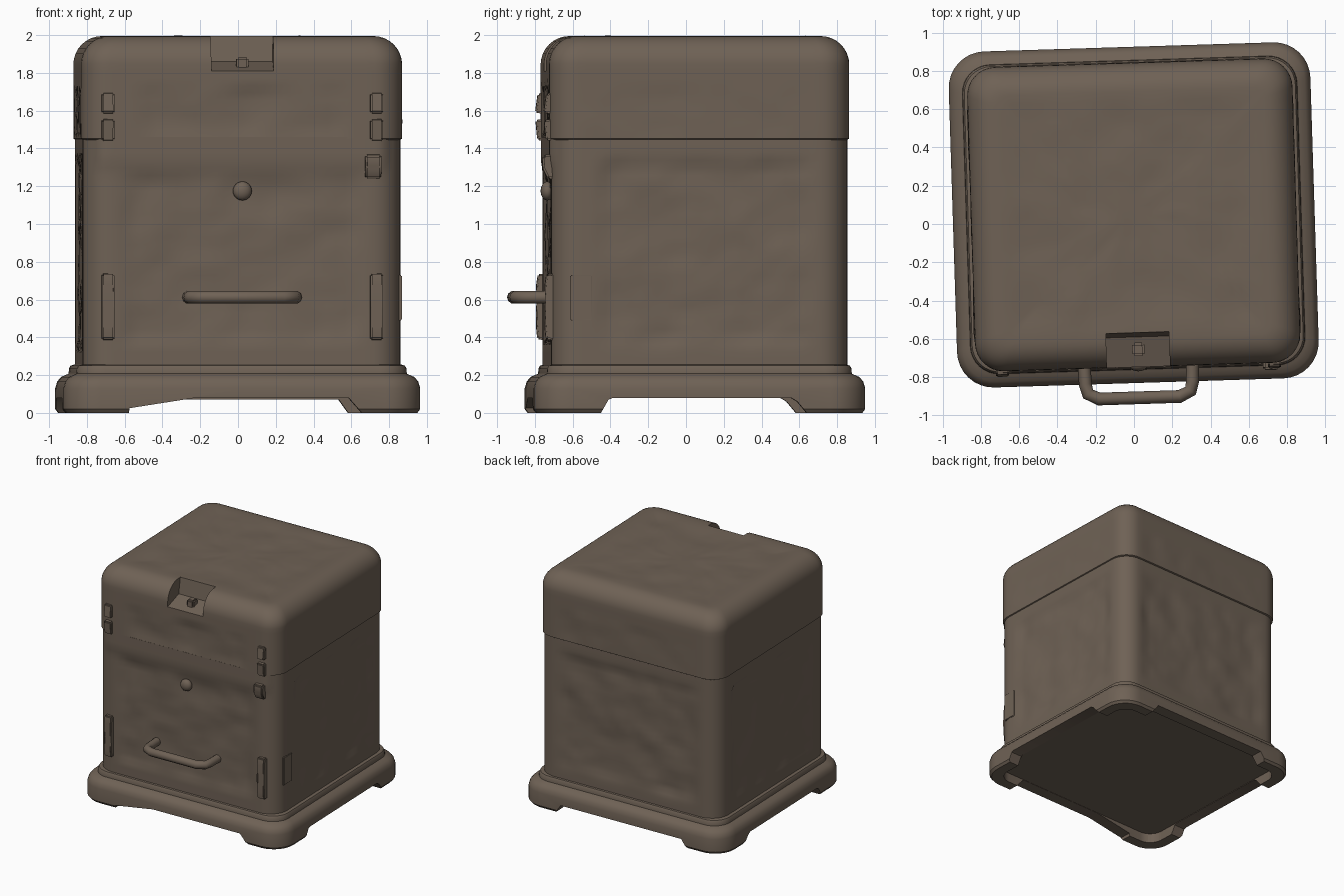
import bpy, bmesh, math
from mathutils import Vector, noise

if "Cube" in bpy.data.objects:
    bpy.data.objects.remove(bpy.data.objects["Cube"])

TURN = math.radians(1.8)      # the whole box stands slightly turned
MID_Y = 0.0475                # centre of the box in depth

mat = bpy.data.materials.new("worn brown")
mat.use_nodes = True
brown = (0.158, 0.121, 0.091, 1)
mat.diffuse_color = brown
mat.node_tree.nodes["Principled BSDF"].inputs["Base Color"].default_value = brown


def finish(name, bm, smooth=35):
    bmesh.ops.recalc_face_normals(bm, faces=bm.faces)
    me = bpy.data.meshes.new(name)
    bm.to_mesh(me)
    bm.free()
    ob = bpy.data.objects.new(name, me)
    bpy.context.collection.objects.link(ob)
    me.materials.append(mat)
    ob.rotation_euler.z = TURN
    if smooth:
        shade(ob, smooth)
    return ob


def activate(ob):
    bpy.ops.object.select_all(action='DESELECT')
    ob.select_set(True)
    bpy.context.view_layer.objects.active = ob


def shade(ob, angle=35):
    activate(ob)
    bpy.ops.object.shade_smooth_by_angle(angle=math.radians(angle))


def outline(hx, hy, r, steps=8, cuts=28):
    """Rounded rectangle as (point, outward normal) pairs."""
    arcs = []
    for k in range(4):
        cx = (hx - r) * (1 if k in (0, 3) else -1)
        cy = (hy - r) * (1 if k < 2 else -1)
        arc = []
        for i in range(steps + 1):
            a = math.pi / 2 * (k + i / steps)
            n = Vector((math.cos(a), math.sin(a), 0))
            arc.append((Vector((cx, cy + MID_Y, 0)) + n * r, n))
        arcs.append(arc)
    pts = []
    for k, arc in enumerate(arcs):
        pts += arc
        end, start = arc[-1], arcs[(k + 1) % 4][0]
        pts += [(end[0].lerp(start[0], j / cuts), end[1]) for j in range(1, cuts)]
    return pts


def loft(name, hx, hy, r, rings, shift=None, cuts=28, smooth=35):
    """Stack of rounded rectangles; rings are (z, inset)."""
    bm = bmesh.new()
    prev = None
    for z, inset in rings:
        row = []
        for p, n in outline(hx - inset, hy - inset, max(r - inset * 0.6, 0.02), cuts=cuts):
            p = Vector((p.x, p.y, z))
            row.append(bm.verts.new(p + shift(p, n, inset) if shift else p))
        if prev:
            for i in range(len(row)):
                j = (i + 1) % len(row)
                bm.faces.new((prev[i], prev[j], row[j], row[i]))
        else:
            bm.faces.new(row[::-1])
        prev = row
    bm.faces.new(prev)
    return finish(name, bm, smooth)


def prism(name, profile, axis, lo, hi, bevel=0.0):
    """Profile extruded along x or y; profile points are (other axis, z)."""
    place = (lambda t, u, z: (t, u, z)) if axis == 'x' else (lambda t, u, z: (u, t, z))
    bm = bmesh.new()
    a = [bm.verts.new(place(lo, u, z)) for u, z in profile]
    b = [bm.verts.new(place(hi, u, z)) for u, z in profile]
    bm.faces.new(a)
    bm.faces.new(b)
    for i in range(len(a)):
        j = (i + 1) % len(a)
        bm.faces.new((a[i], a[j], b[j], b[i]))
    if bevel:
        bmesh.ops.bevel(bm, geom=bm.edges[:], offset=bevel, segments=2, affect='EDGES')
    return finish(name, bm)


def box(name, x0, x1, y0, y1, z0, z1, bevel=0.0):
    return prism(name, [(y0, z0), (y1, z0), (y1, z1), (y0, z1)], 'x', x0, x1, bevel)


def carve(ob, cutters):
    for c in cutters:
        c.hide_render = True
        activate(ob)
        m = ob.modifiers.new("carve", 'BOOLEAN')
        m.operation, m.solver, m.object = 'DIFFERENCE', 'EXACT', c
        bpy.ops.object.modifier_apply(modifier=m.name)
        bpy.data.objects.remove(c)
    shade(ob)


def step(a, b, v):
    t = min(max((v - a) / (b - a), 0), 1)
    return t * t * (3 - 2 * t)


def window(v, lo, hi, soft=0.06):
    return step(lo, lo + soft, v) * (1 - step(hi - soft, hi, v))


def dents(p):
    return 0.014 * noise.noise(p * 4.5) + 0.006 * noise.noise(p * 11)


# Hammered, slightly sunken panels on the walls
def wall_shift(p, n, inset):
    if n.y < -0.9:
        m = window(p.x, -0.64, 0.64) * window(p.z, 0.36, 1.28)
        lip = 0.01 * step(1.27, 1.34, p.z)
    elif n.y > 0.9:
        m, lip = window(p.x, -0.66, 0.66) * window(p.z, 0.34, 1.36), 0
    else:
        m, lip = abs(n.x) ** 8 * window(p.y, -0.5, 0.65) * window(p.z, 0.34, 1.36), 0
    return n * (lip + m * (dents(p) - 0.012))


def lid_shift(p, n, inset):
    if inset > 0.15:
        return Vector((0, 0, step(0.15, 0.3, inset) * (dents(p) * 0.6 - 0.008)))
    m = window(p.z, 1.46, 1.74)
    if n.y < -0.9:
        return n * m * window(p.x, -0.56, 0.56) * (dents(p) - 0.008)
    return n * m * window(p.x if abs(n.y) > 0.9 else p.y, -0.6, 0.65) * dents(p) * 0.5


walls = [(0.24 + 1.22 * i / 30, 0) for i in range(31)]
loft("body", 0.842, 0.785, 0.15, walls, wall_shift)

# Lid with a rolled top edge and a dented top
EDGE = 0.15
lid_rings = [(1.445, 0.012), (1.452, 0)] + [(1.46 + 0.39 * i / 10, 0) for i in range(1, 11)]
for i in range(1, 9):
    a = math.pi / 2 * i / 8
    lid_rings.append((1.845 + EDGE * math.sin(a), EDGE * (1 - math.cos(a))))
lid_rings += [(1.997, 0.15 + 0.05 * i) for i in range(1, 13)]
lid = loft("lid", 0.85, 0.795, 0.15, lid_rings, lid_shift)
pocket = prism("pocket_cutter", [(-0.95, 1.745), (-0.59, 1.86), (-0.55, 2.1), (-0.95, 2.1)],
               'x', -0.165, 0.165)
carve(lid, [pocket])

# Latch stud inside the pocket
box("latch_stud", -0.03, 0.035, -0.69, -0.62, 1.80, 1.885, 0.012)

# Plinth: rounded skirt, stepped collar, arches between the feet
skirt = [(0.0, 0.015), (0.02, 0), (0.13, 0), (0.165, 0.01), (0.19, 0.03), (0.203, 0.06),
         (0.208, 0.07), (0.235, 0.072), (0.25, 0.08), (0.256, 0.1)]
plinth = loft("plinth", 0.945, 0.878, 0.19, skirt, cuts=2)
side_arch = [(-0.5, -0.1), (-0.48, 0.0), (-0.44, 0.07), (-0.42, 0.078),
             (0.53, 0.078), (0.56, 0.06), (0.61, 0.0), (0.63, -0.1)]
back_arch = [(-0.63, -0.1), (-0.61, 0.0), (-0.56, 0.07), (0.56, 0.07), (0.61, 0.0), (0.63, -0.1)]
front_arch = [(-0.62, -0.1), (-0.6, 0.025), (-0.25, 0.08), (0.56, 0.08), (0.63, 0.0), (0.65, -0.1)]
carve(plinth, [
    prism("side_arch_cutter", side_arch, 'x', -1.2, 1.2),
    prism("front_arch_cutter", front_arch, 'y', -1.2, -0.5),
    prism("back_arch_cutter", back_arch, 'y', 0.5, 1.2),
    loft("floor_cutter", 0.84, 0.775, 0.12, [(-0.1, 0), (0.082, 0)], cuts=2, smooth=0),
])

# Clasps and hinge straps on the front corners
for side, s in (("left", 1), ("right", -1)):
    x0, x1 = sorted((s * 0.677, s * 0.745))
    for part, z0, z1 in (("lower", 1.43, 1.565), ("upper", 1.575, 1.705)):
        lean = 0.012 if part == "upper" else 0
        prism(f"{side}_clasp_{part}",
              [(-0.68, z0), (-0.765 - lean, z0 + 0.015), (-0.775 + lean, z1 - 0.015), (-0.68, z1)],
              'x', x0, x1, 0.008)
    prism(f"{side}_strap",
          [(-0.68, 0.38), (-0.765, 0.39), (-0.772, 0.46), (-0.762, 0.56),
           (-0.772, 0.67), (-0.762, 0.735), (-0.68, 0.74)], 'x', x0, x1, 0.008)
prism("left_catch", [(-0.68, 1.235), (-0.755, 1.24), (-0.785, 1.3), (-0.78, 1.365), (-0.68, 1.375)],
      'x', 0.65, 0.735, 0.01)
box("left_side_plate", 0.78, 0.848, -0.64, -0.525, 0.49, 0.73, 0.004)

# Round door knob
bm = bmesh.new()
bmesh.ops.create_uvsphere(bm, u_segments=20, v_segments=12, radius=0.05)
for v in bm.verts:
    v.co = Vector((v.co.x, v.co.y * 0.7 - 0.735, v.co.z + 1.175))
finish("door_knob", bm)

# Bent bar handle
curve = bpy.data.curves.new("handle", 'CURVE')
curve.dimensions = '3D'
curve.bevel_depth = 0.034
curve.bevel_resolution = 3
curve.use_fill_caps = True
path = [(0.285, -0.7), (0.28, -0.83), (0.268, -0.88), (0.21, -0.908)]
path += [(-x, y) for x, y in reversed(path)]
spline = curve.splines.new('POLY')
spline.points.add(len(path) - 1)
for pt, (x, y) in zip(spline.points, path):
    pt.co = (x, y, 0.612, 1)
spline.use_smooth = True
curve.materials.append(mat)
handle = bpy.data.objects.new("handle", curve)
bpy.context.collection.objects.link(handle)
handle.rotation_euler.z = TURN
